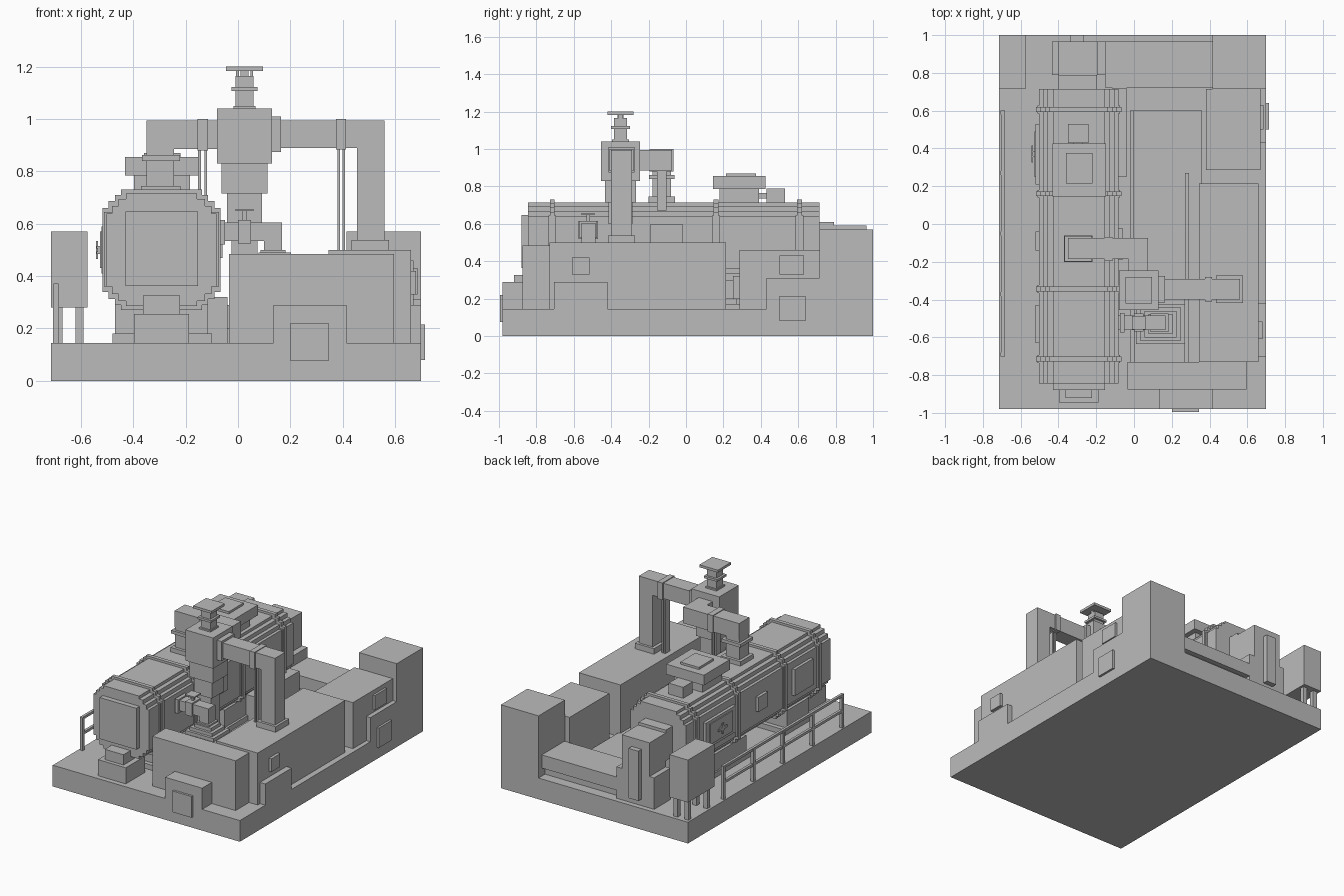
import bpy, bmesh

grey = bpy.data.materials.new("plain grey")
grey.diffuse_color = (0.5, 0.5, 0.5, 1)


def finish(name, bm):
    bmesh.ops.recalc_face_normals(bm, faces=bm.faces)
    me = bpy.data.meshes.new(name)
    bm.to_mesh(me)
    bm.free()
    me.materials.append(grey)
    ob = bpy.data.objects.new(name, me)
    bpy.context.collection.objects.link(ob)
    return ob


def box(name, x0, x1, y0, y1, z0, z1):
    bm = bmesh.new()
    bmesh.ops.create_cube(bm, size=1)
    for v in bm.verts:
        v.co = (x0 + (v.co.x + .5) * (x1 - x0),
                y0 + (v.co.y + .5) * (y1 - y0),
                z0 + (v.co.z + .5) * (z1 - z0))
    return finish(name, bm)


def cbox(name, cx, cy, wx, wy, z0, z1):
    return box(name, cx - wx / 2, cx + wx / 2, cy - wy / 2, cy + wy / 2, z0, z1)


def stepped_prism(name, cx, cz, y0, y1, quarter):
    """Prism along y whose outline is a quarter staircase mirrored twice."""
    q = quarter
    pts = (q + [(x, -z) for x, z in reversed(q)]
           + [(-x, -z) for x, z in q] + [(-x, z) for x, z in reversed(q)])
    bm = bmesh.new()
    f = bm.faces.new([bm.verts.new((cx + x, y0, cz + z)) for x, z in pts])
    ext = bmesh.ops.extrude_face_region(bm, geom=[f])["geom"]
    for v in ext:
        if isinstance(v, bmesh.types.BMVert):
            v.co.y = y1
    return finish(name, bm)


# Base skid and casings
box("base", -.715, .70, -.98, 1.0, 0, .145)
box("front_cabinet", -.035, .595, -.875, -.73, .145, .485)
box("front_step", .135, .415, -.98, -.875, .145, .29)
box("front_panel", .20, .345, -.995, -.98, .075, .22)
box("main_casing", .345, .66, -.73, .215, .145, .50)
box("rear_casing", .38, .67, .285, .715, .145, .46)
box("tall_cabinet", .415, .70, .715, 1.0, 0, .57)
box("side_skirt_front", .66, .70, -.705, -.42, .145, .29)
box("side_skirt_rear", .66, .70, .43, .715, .145, .31)
box("casing_panel", .66, .68, -.61, -.515, .33, .42)
box("skirt_panel", .70, .715, .50, .64, .08, .215)
box("rear_casing_panel", .67, .685, .50, .63, .33, .43)
box("low_deck", -.02, .36, -.73, .60, .145, .17)
for x, y1 in ((-.01, .60), (.28, .27)):
    box("floor_pipe", x - .01, x + .01, -.73, y1, .17, .20)
box("rear_slab", -.15, .415, .72, .965, .20, .29)
box("rear_slab_foot", -.13, .415, .74, .93, .145, .20)
box("rear_sill", -.115, -.04, .25, .72, .145, .32)

# Stepped pedestal below the valve pipe
box("pump_body", 0, .27, -.73, -.40, .145, .40)
for i in range(4):
    cbox("pump_step", .14, -.53, .26 - .045 * i, .21 - .035 * i, .40 + .0225 * i, .4225 + .0225 * i)

# Horizontal vessel
CX, CZ = -.292, .50
body = [(.135, .215), (.135, .195), (.165, .195), (.165, .168), (.19, .168), (.19, .14), (.21, .14)]
ring = [(.155, .23), (.155, .21), (.177, .21), (.177, .187), (.203, .187), (.203, .16), (.226, .16)]
stepped_prism("vessel", CX, CZ, -.845, .715, body)
for y in (-.715, -.345, .16, .607):
    stepped_prism("vessel_band", CX, CZ, y - .013, y + .013, ring)
    for s in (-1, 1):
        cbox("band_lug", CX + s * .197, y, .044, .042, .36, .645)
box("vessel_end_panel", -.43, -.153, -.88, -.845, .363, .646)

# Vessel feet
box("front_pedestal", -.397, -.187, -.945, -.74, .145, .255)
box("front_pedestal_top", -.363, -.222, -.92, -.74, .255, .325)
for y0, y1 in ((-.66, -.42), (.02, .52)):
    box("saddle_plate", -.48, -.10, y0 - .03, y1 + .03, .145, .18)
    box("saddle", -.47, -.115, y0, y1, .18, .30)
    box("saddle_cradle", -.45, -.135, y0 + .02, y1 - .02, .30, .345)

# Hatches on the vessel sides
for y0, y1, z0, z1 in ((.21, .53, .41, .59), (-.14, -.04, .45, .55), (-.63, -.43, .41, .59)):
    box("side_hatch", -.522, -.50, y0, y1, z0, z1)
box("hatch_inset", -.528, -.522, .25, .49, .43, .57)
box("hatch_stem", -.54, -.522, .355, .385, .485, .515)
box("hatch_wheel_bar", -.542, -.534, .325, .415, .492, .508)
box("hatch_wheel_post", -.542, -.534, .362, .378, .465, .535)
box("right_hatch", -.082, -.06, -.19, -.02, .47, .60)

# Drive motor at the back end
box("motor_neck", -.40, -.195, .715, .79, .40, .61)
box("motor", -.40, -.19, .79, .965, .36, .59)
box("motor_stand", -.435, -.15, .79, .965, .145, .36)
box("motor_post", -.34, -.265, .965, 1.0, .19, .53)

# Control box on legs at the back left
box("control_box", -.715, -.575, .715, 1.0, .28, .57)
for x in (-.685, -.605):
    for y in (.755, .96):
        cbox("control_box_leg", x, y, .03, .03, .145, .28)

# Vessel top manway
cbox("manway_neck", -.29, .285, .215, .21, .70, .785)
cbox("manway", -.29, .285, .285, .28, .785, .855)
cbox("manway_cover", -.29, .295, .14, .16, .855, .87)
box("side_fitting", -.35, -.24, .43, .53, .70, .79)
box("side_fitting_link", -.32, -.27, .385, .43, .735, .765)

# Vessel outlet pipe
box("outlet_riser", -.35, -.245, -.18, -.08, .70, .89)
cbox("outlet_base_flange", -.295, -.13, .15, .14, .715, .745)
cbox("outlet_flange", -.295, -.13, .145, .135, .84, .862)
box("outlet_pipe", -.35, .075, -.185, -.075, .885, .995)
box("outlet_elbow", -.03, .075, -.25, -.075, .885, .995)
box("outlet_clamp", -.155, -.115, -.195, -.068, .88, 1.0)
for x in (-.147, -.123):
    cbox("outlet_support", x, -.13, .01, .05, .67, .88)

# Separator tower with top valve
SX, SY = .025, -.35
for name, wx, wy, z0, z1 in (("separator_foot", .10, .10, .17, .60),
                             ("separator_lower", .135, .13, .60, .715),
                             ("separator_middle", .175, .165, .715, .83),
                             ("separator_head", .21, .21, .83, 1.04),
                             ("top_valve_body", .07, .07, 1.04, 1.165),
                             ("top_valve_collar", .085, .09, 1.035, 1.05),
                             ("top_valve_flange", .10, .10, 1.107, 1.122),
                             ("top_valve_stem", .03, .03, 1.165, 1.185),
                             ("top_valve_wheel", .14, .14, 1.183, 1.2)):
    cbox(name, SX, SY, wx, wy, z0, z1)
for s in (-1, 1):
    cbox("top_valve_rod", SX + s * .027, SY, .01, .02, 1.16, 1.185)

# Delivery pipe over to the main casing
box("delivery_pipe", .13, .56, -.40, -.29, .89, .995)
box("delivery_drop", .455, .56, -.40, -.29, .50, .89)
box("delivery_foot", .433, .577, -.417, -.273, .50, .538)
box("delivery_flange", .13, .165, -.415, -.275, .875, 1.01)
box("delivery_clamp", .375, .412, -.41, -.28, .883, 1.0)
for x in (.385, .404):
    cbox("delivery_support", x, -.345, .01, .05, .50, .885)

# Valve pipe from vessel to pump
box("valve_pipe", -.085, .168, -.56, -.485, .535, .605)
box("valve_pipe_drop", .10, .168, -.56, -.485, .485, .535)
cbox("valve_pipe_flange", .134, -.523, .095, .10, .485, .50)
box("vessel_flange", -.075, -.05, -.575, -.47, .52, .615)
box("valve_body", .0, .05, -.57, -.475, .525, .615)
cbox("valve_stem", .025, -.523, .018, .018, .61, .65)
cbox("valve_wheel", .025, -.523, .07, .07, .648, .657)

# Railing along the left edge
N = 5
for i in range(N):
    cbox("rail_post", -.695, -.69 + i * 1.28 / (N - 1), .022, .022, .145, .37)
for z in (.25, .355):
    cbox("handrail", -.695, -.05, .018, 1.30, z, z + .017)
